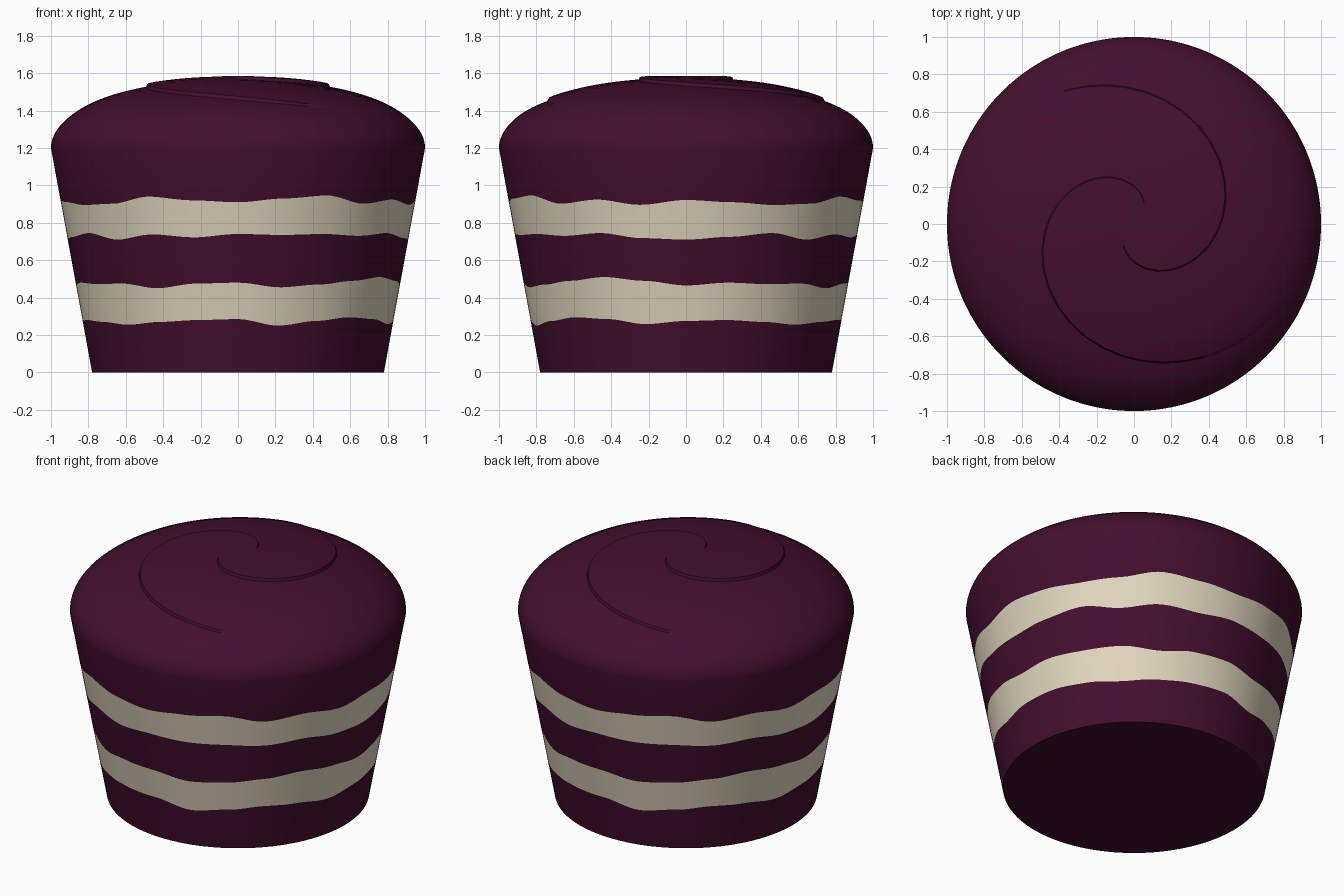
import bpy, bmesh
from math import sin, cos, pi, sqrt, floor

cube = bpy.data.objects.get("Cube")
if cube:
    bpy.data.objects.remove(cube, do_unlink=True)

COLUMNS = 160
BOTTOM_RADIUS, SHOULDER = 0.78, 1.2
DOME_HEIGHT = 0.385
SWIRL_STEP = 0.018
SWIRL_PITCH = 0.52          # radial gap between the two swirl arms


def make_material(name, color):
    mat = bpy.data.materials.new(name)
    mat.use_nodes = True
    mat.diffuse_color = (*color, 1)
    mat.node_tree.nodes["Principled BSDF"].inputs["Base Color"].default_value = (*color, 1)
    return mat


plum = make_material("dark plum", (0.056, 0.0045, 0.028))
cream = make_material("cream", (0.75, 0.67, 0.51))

# Wavy layer edges: heights (thousandths) over half a turn, repeated on the other half
EDGES = {
    "low_bottom": (275, 280, 270, 255, 270, 280, 285, 250, 275, 295, 285, 258),
    "low_top": (465, 480, 472, 475, 450, 475, 480, 455, 470, 490, 510, 490),
    "high_bottom": (710, 725, 745, 710, 738, 722, 740, 735, 740, 730, 745, 718),
    "high_top": (922, 910, 895, 902, 940, 920, 910, 930, 946, 902, 924, 896),
}


def wavy(edge):
    values = EDGES[edge]
    count = len(values)

    def height(angle):
        pos = (angle / pi * count) % count
        i = floor(pos)
        t = pos - i
        t = t * t * (3 - 2 * t)
        return (values[i % count] * (1 - t) + values[(i + 1) % count] * t) / 1000
    return height


def level(z):
    return lambda angle: z


def twist(radius):
    return pi / 2 + (radius - 0.2) * pi / SWIRL_PITCH


def column_angle(j):
    return 2 * pi * j / COLUMNS


def side_ring(bm, height):
    """Ring on the tapered wall whose height varies with the angle."""
    ring = []
    for j in range(COLUMNS):
        a = column_angle(j) + twist(1)
        z = height(a)
        r = BOTTOM_RADIUS + (1 - BOTTOM_RADIUS) * z / SHOULDER
        ring.append(bm.verts.new((r * cos(a), r * sin(a), z)))
    return ring


def smooth(lo, hi, x):
    t = min(max((x - lo) / (hi - lo), 0), 1)
    return t * t * (3 - 2 * t)


def dome_ring(bm, r):
    """Ring on the dome; columns follow the swirl so its step stays crisp."""
    fade = smooth(0.08, 0.25, r) * (1 - smooth(0.7, 0.93, r))
    half = COLUMNS // 2
    ring = []
    for j in range(COLUMNS):
        a = column_angle(j) + twist(r)
        saw = 0.5 - (j % half) / half
        z = SHOULDER + DOME_HEIGHT * sqrt(1 - r * r) + SWIRL_STEP * saw * fade
        ring.append(bm.verts.new((r * cos(a), r * sin(a), z)))
    return ring


def bridge(bm, lower, upper):
    for j in range(COLUMNS):
        k = (j + 1) % COLUMNS
        bm.faces.new((lower[j], lower[k], upper[k], upper[j]))


def finish(bm, name, mat):
    mesh = bpy.data.meshes.new(name)
    bm.to_mesh(mesh)
    bm.free()
    mesh.materials.append(mat)
    obj = bpy.data.objects.new(name, mesh)
    bpy.context.collection.objects.link(obj)
    bpy.ops.object.select_all(action="DESELECT")
    obj.select_set(True)
    bpy.context.view_layer.objects.active = obj
    bpy.ops.object.shade_smooth_by_angle(angle=0.6)


def wall_layer(name, mat, bottom, top, floor_cap=False):
    bm = bmesh.new()
    lower = side_ring(bm, bottom)
    bridge(bm, lower, side_ring(bm, top))
    if floor_cap:
        bm.faces.new(lower[::-1])
    finish(bm, name, mat)


# Alternating cake and cream layers
wall_layer("bottom_cake_layer", plum, level(0), wavy("low_bottom"), floor_cap=True)
wall_layer("lower_cream_layer", cream, wavy("low_bottom"), wavy("low_top"))
wall_layer("middle_cake_layer", plum, wavy("low_top"), wavy("high_bottom"))
wall_layer("upper_cream_layer", cream, wavy("high_bottom"), wavy("high_top"))

# Top layer with the rounded, swirled dome
bm = bmesh.new()
previous = side_ring(bm, wavy("high_top"))
STEPS = 44
for i in range(STEPS):
    ring = dome_ring(bm, cos(pi / 2 * i / STEPS))
    bridge(bm, previous, ring)
    previous = ring
tip = bm.verts.new((0, 0, SHOULDER + DOME_HEIGHT))
for j in range(COLUMNS):
    bm.faces.new((previous[j], previous[(j + 1) % COLUMNS], tip))
finish(bm, "domed_top_layer", plum)
